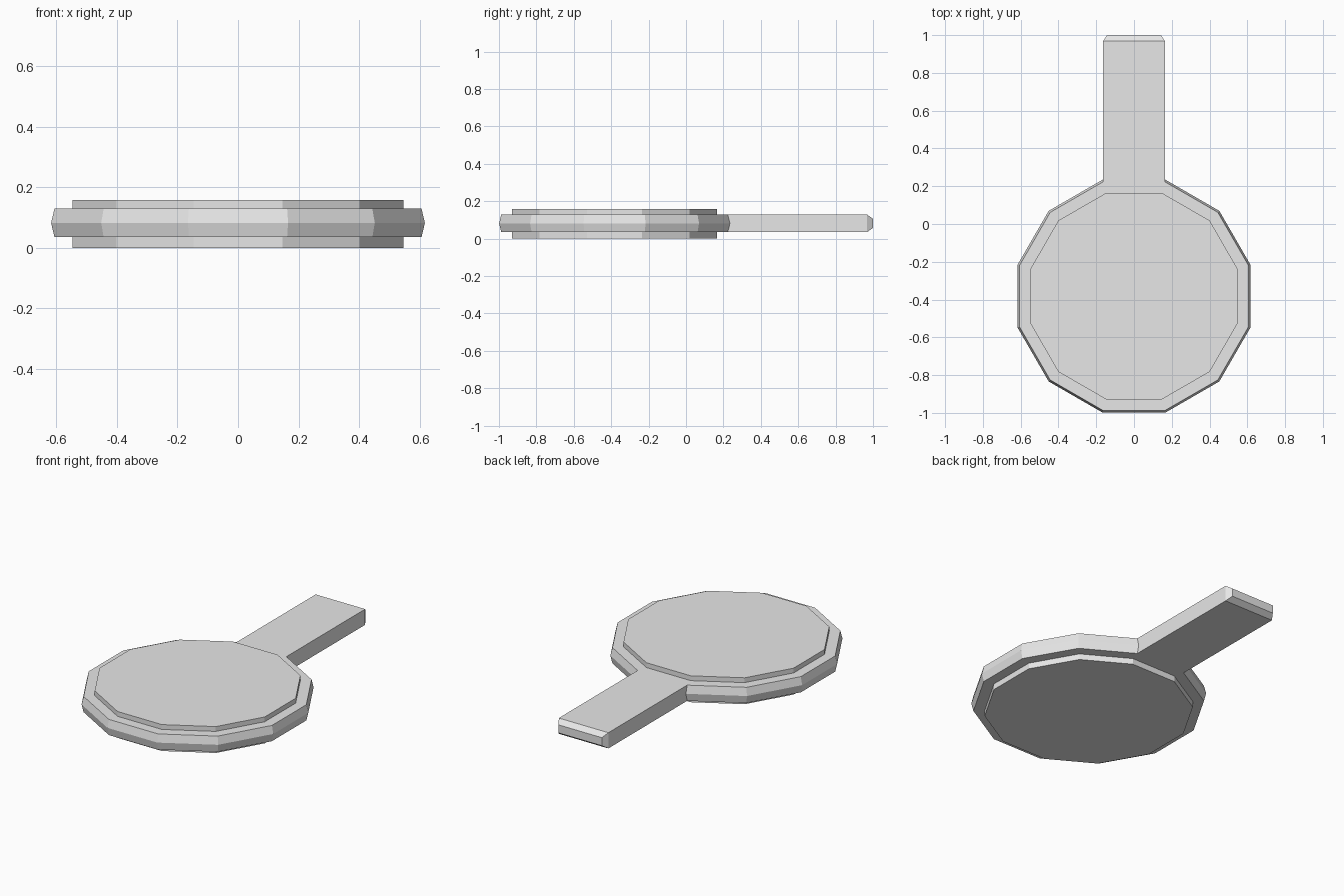
import bpy, bmesh
from math import cos, sin, pi

cube = bpy.data.objects.get("Cube")
if cube:
    bpy.data.objects.remove(cube, do_unlink=True)

grey = bpy.data.materials.new("light grey")
grey.use_nodes = True
colour = (0.8, 0.8, 0.8, 1)
grey.diffuse_color = colour
grey.node_tree.nodes["Principled BSDF"].inputs["Base Color"].default_value = colour

SIDES = 12
CENTRE_Y = -0.382


def disc_ring(apothem, z):
    """Points of a twelve-sided ring with flat sides on the axes."""
    r = apothem / cos(pi / SIDES)
    angles = [(i + 0.5) * 2 * pi / SIDES for i in range(SIDES)]
    return [(r * cos(a), CENTRE_Y + r * sin(a), z) for a in angles]


def handle_ring(y, half_x, half_z):
    """Rectangular section of the handle."""
    corners = ((1, -1), (-1, -1), (-1, 1), (1, 1))
    return [(sx * half_x, y, 0.082 + sz * half_z) for sx, sz in corners]


def loft(name, rings):
    """Join rings of points into a closed solid."""
    bm = bmesh.new()
    loops = [[bm.verts.new(p) for p in ring] for ring in rings]
    n = len(loops[0])
    for a, b in zip(loops, loops[1:]):
        for i in range(n):
            j = (i + 1) % n
            bm.faces.new((a[i], a[j], b[j], b[i]))
    bm.faces.new(loops[0])
    bm.faces.new(loops[-1])
    bmesh.ops.recalc_face_normals(bm, faces=bm.faces)
    mesh = bpy.data.meshes.new(name)
    bm.to_mesh(mesh)
    bm.free()
    mesh.materials.append(grey)
    obj = bpy.data.objects.new(name, mesh)
    bpy.context.collection.objects.link(obj)
    return obj


# Thick inner disc that stands proud above and below
loft("inner_disc", [disc_ring(0.547, z) for z in (0, 0.158)])

# Outer rim, slightly ridged at mid height
loft("outer_rim", [disc_ring(a, z) for a, z in
                   ((0.606, 0.035), (0.617, 0.082), (0.606, 0.129))])

# Flat handle with a chamfered end, starting inside the rim
loft("handle", [handle_ring(0.15, 0.164, 0.047),
                handle_ring(0.968, 0.164, 0.047),
                handle_ring(1.0, 0.143, 0.024)])
